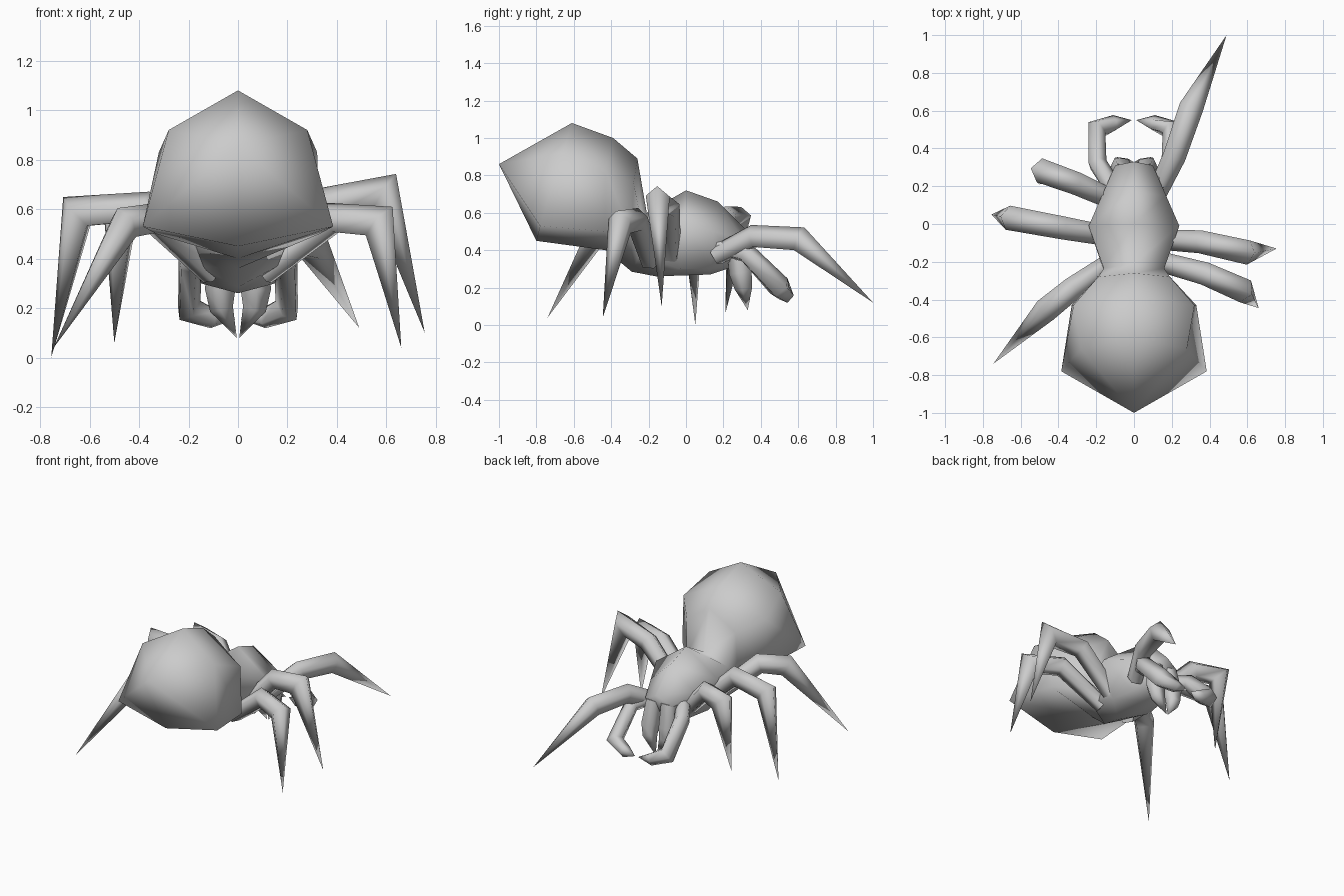
import bpy, bmesh, math
from mathutils import Vector

if "Cube" in bpy.data.objects:
    bpy.data.objects.remove(bpy.data.objects["Cube"])


def finish(name, bm, angle):
    bmesh.ops.recalc_face_normals(bm, faces=bm.faces[:])
    mesh = bpy.data.meshes.new(name)
    bm.to_mesh(mesh)
    bm.free()
    ob = bpy.data.objects.new(name, mesh)
    bpy.context.collection.objects.link(ob)
    bpy.ops.object.select_all(action='DESELECT')
    ob.select_set(True)
    bpy.context.view_layer.objects.active = ob
    bpy.ops.object.shade_smooth_by_angle(angle=math.radians(angle))
    return ob


def bridge(bm, a, b):
    n = len(a)
    for i in range(n):
        bm.faces.new((a[i], a[(i + 1) % n], b[(i + 1) % n], b[i]))


def limb(name, path, radii, sides=5):
    """Tapered, mitred tube along a bent path, ending in a point."""
    bm = bmesh.new()
    p = [Vector(q) for q in path]
    side = (p[-1] - p[0]).cross(Vector((0, 0, 1))).normalized()
    prev = None
    for i in range(len(p) - 1):
        d_out = (p[i + 1] - p[i]).normalized()
        d_in = (p[i] - p[i - 1]).normalized() if i else d_out
        t = (d_in + d_out).normalized()
        stretch = min(1 / max(t.dot(d_out), 0.3), 1.4)
        u = (side - t * side.dot(t)).normalized()
        v = u.cross(t)
        ring = []
        for k in range(sides):
            a = 2 * math.pi * k / sides + math.pi / 2
            ring.append(bm.verts.new(p[i] + radii[i] * (
                u * math.cos(a) + v * math.sin(a) * stretch)))
        if prev:
            bridge(bm, prev, ring)
        else:
            bm.faces.new(ring)
        prev = ring
    tip = bm.verts.new(p[-1])
    for k in range(sides):
        bm.faces.new((prev[k], prev[(k + 1) % sides], tip))
    return finish(name, bm, 85)


# Body: six-sided rings (top yz, upper side xyz, lower side xyz, bottom yz)
rings = [
    ((-0.61, 1.08), (0.28, -0.66, 0.92), (0.385, -0.78, 0.53), (-0.80, 0.45)),
    ((-0.39, 1.00), (0.32, -0.43, 0.83), (0.33, -0.43, 0.50), (-0.43, 0.40)),
    ((-0.26, 0.89), (0.19, -0.28, 0.76), (0.20, -0.29, 0.47), (-0.38, 0.36)),
    ((-0.21, 0.60), (0.16, -0.235, 0.53), (0.16, -0.25, 0.37), (-0.29, 0.285)),
    ((0.00, 0.72), (0.24, -0.01, 0.55), (0.15, -0.03, 0.30), (-0.16, 0.26)),
    ((0.17, 0.66), (0.17, 0.15, 0.50), (0.12, 0.13, 0.30), (0.13, 0.27)),
    ((0.33, 0.50), (0.10, 0.31, 0.45), (0.07, 0.28, 0.36), (0.25, 0.31)),
]
bm = bmesh.new()
loops = []
for top, up, low, bot in rings:
    pts = [(0, *top), up, low, (0, *bot),
           (-low[0], low[1], low[2]), (-up[0], up[1], up[2])]
    loops.append([bm.verts.new(q) for q in pts])
for a, b in zip(loops, loops[1:]):
    bridge(bm, a, b)
apex = bm.verts.new((0, -1.0, 0.86))
for k in range(6):
    bm.faces.new((loops[0][k], loops[0][(k + 1) % 6], apex))
bm.faces.new(loops[-1])
finish("body", bm, 100)

# Six walking legs, each in its own pose: root, hip bend, knee, tip
legs = {
    "right_front_leg": [(0.12, 0.16, 0.37), (0.215, 0.36, 0.47), (0.30, 0.61, 0.455), (0.49, 1.0, 0.12)],
    "right_middle_leg": [(0.10, -0.08, 0.35), (0.36, -0.095, 0.625), (0.59, -0.15, 0.665), (0.755, -0.13, 0.10)],
    "right_rear_leg": [(0.10, -0.19, 0.34), (0.38, -0.265, 0.56), (0.575, -0.35, 0.545), (0.66, -0.445, 0.04)],
    "left_front_leg": [(-0.10, 0.12, 0.36), (-0.31, 0.215, 0.57), (-0.48, 0.28, 0.565), (-0.50, 0.21, 0.06)],
    "left_middle_leg": [(-0.10, -0.07, 0.35), (-0.38, -0.02, 0.605), (-0.65, 0.03, 0.585), (-0.755, 0.05, 0.0)],
    "left_rear_leg": [(-0.10, -0.19, 0.34), (-0.33, -0.345, 0.56), (-0.46, -0.45, 0.54), (-0.745, -0.74, 0.04)],
}
for name, path in legs.items():
    limb(name, path, (0.055, 0.064, 0.068))

# Mirrored feelers and fangs
for s, label in ((1, "right"), (-1, "left")):
    feeler = [(0.10, 0.17, 0.42), (0.195, 0.32, 0.385), (0.20, 0.50, 0.20),
              (0.10, 0.535, 0.16), (0.012, 0.55, 0.155)]
    limb(label + "_feeler", [(s * x, y, z) for x, y, z in feeler],
         (0.05, 0.052, 0.056, 0.043))
    fang = [(0.06, 0.27, 0.44), (0.07, 0.295, 0.28), (0.065, 0.31, 0.20), (0.005, 0.33, 0.08)]
    limb(label + "_fang", [(s * x, y, z) for x, y, z in fang],
         (0.055, 0.065, 0.05))
